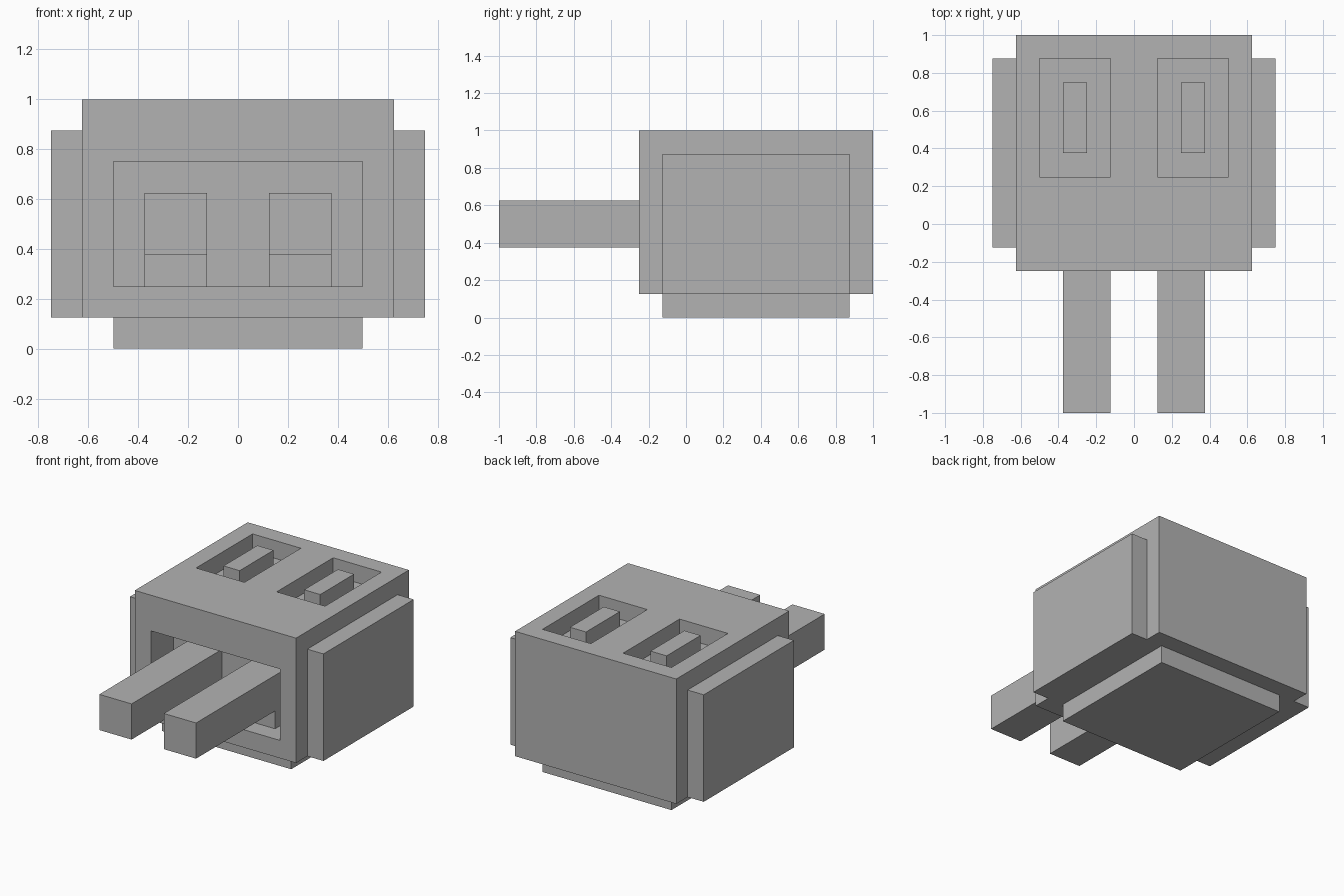
import bpy
import bmesh
from mathutils import Vector

cube = bpy.data.objects.get("Cube")
if cube:
    bpy.data.objects.remove(cube, do_unlink=True)

grey = bpy.data.materials.new("plain_grey")
grey.use_nodes = True
colour = (0.45, 0.45, 0.45, 1)
grey.diffuse_color = colour
grey.node_tree.nodes["Principled BSDF"].inputs["Base Color"].default_value = colour


def box(name, low, high):
    """Flat-faced box between two opposite corners."""
    low, high = Vector(low), Vector(high)
    bm = bmesh.new()
    bmesh.ops.create_cube(bm, size=1)
    bmesh.ops.scale(bm, vec=high - low, verts=bm.verts)
    bmesh.ops.translate(bm, vec=(low + high) / 2, verts=bm.verts)
    mesh = bpy.data.meshes.new(name)
    bm.to_mesh(mesh)
    bm.free()
    mesh.materials.append(grey)
    obj = bpy.data.objects.new(name, mesh)
    bpy.context.collection.objects.link(obj)
    return obj


def mirrored(name, side, low, high):
    """Box given for the +x side, placed on either side."""
    xs = sorted((side * low[0], side * high[0]))
    return box(name, (xs[0], *low[1:]), (xs[1], *high[1:]))


def cut(target, cutter):
    """Subtract the cutter and remove it."""
    mod = target.modifiers.new("cut", 'BOOLEAN')
    mod.operation = 'DIFFERENCE'
    mod.solver = 'EXACT'
    mod.object = cutter
    cutter.hide_render = True
    bpy.context.view_layer.objects.active = target
    bpy.ops.object.modifier_apply(modifier=mod.name)
    bpy.data.objects.remove(cutter, do_unlink=True)


# Body with a front recess, standing on a smaller base
body = box("body", (-0.625, -0.25, 0.125), (0.625, 1, 1))
cut(body, box("recess_cutter", (-0.5, -0.4, 0.25), (0.5, 0, 0.75)))
box("base", (-0.5, -0.125, 0), (0.5, 0.875, 0.125))

# Paired parts: top slots and their bars, side plates, arms and arm supports
for label, side in (("left", 1), ("right", -1)):
    cut(body, mirrored("slot_cutter", side, (0.125, 0.25, 0.875), (0.5, 0.875, 1.1)))
    mirrored(label + "_slot_bar", side, (0.25, 0.375, 0.875), (0.375, 0.75, 1))
    mirrored(label + "_side_plate", side, (0.625, -0.125, 0.125), (0.75, 0.875, 0.875))
    mirrored(label + "_arm", side, (0.125, -1, 0.375), (0.375, 0, 0.625))
    mirrored(label + "_arm_support", side, (0.125, -0.125, 0.25), (0.375, 0, 0.375))
